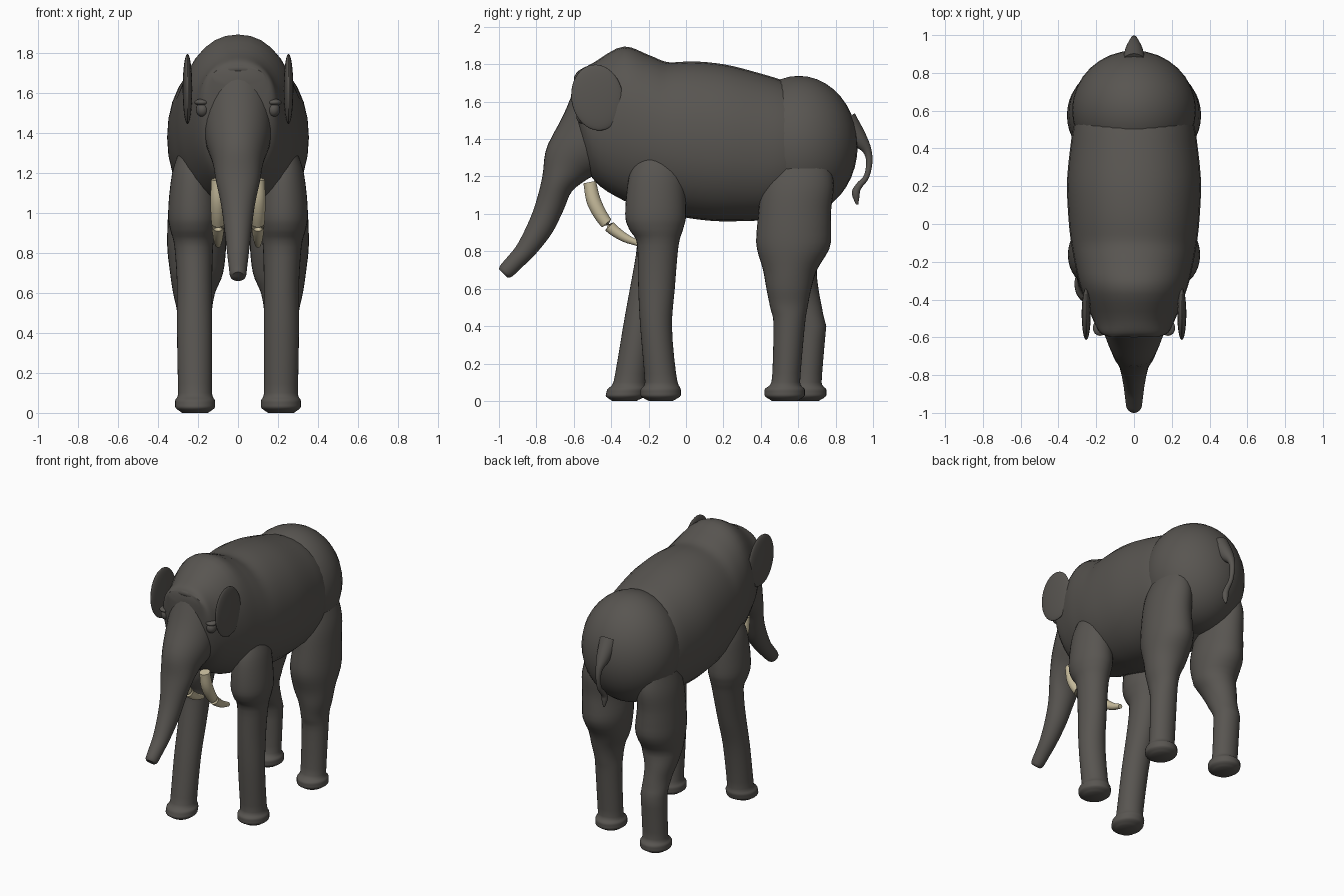
import bpy
import bmesh
import math
from mathutils import Vector

SIDES = 32

default_cube = bpy.data.objects.get("Cube")
if default_cube:
    bpy.data.objects.remove(default_cube, do_unlink=True)


def make_material(name, colour):
    mat = bpy.data.materials.new(name)
    mat.use_nodes = True
    mat.diffuse_color = (*colour, 1)
    mat.node_tree.nodes["Principled BSDF"].inputs["Base Color"].default_value = (*colour, 1)
    return mat


HIDE = make_material("grey hide", (0.098, 0.091, 0.082))
IVORY = make_material("ivory", (0.58, 0.51, 0.34))


def finish(name, bm, mat):
    bmesh.ops.recalc_face_normals(bm, faces=bm.faces)
    mesh = bpy.data.meshes.new(name)
    bm.to_mesh(mesh)
    bm.free()
    mesh.materials.append(mat)
    obj = bpy.data.objects.new(name, mesh)
    bpy.context.collection.objects.link(obj)
    bpy.ops.object.select_all(action="DESELECT")
    obj.select_set(True)
    bpy.context.view_layer.objects.active = obj
    bpy.ops.object.shade_smooth_by_angle(angle=math.radians(50))
    return obj


def resample(rows, steps):
    """Smooth rows of numbers with a spline that never overshoots."""
    def slope(i, k):
        if i == 0 or i == len(rows) - 1:
            a = max(1, i)
            return rows[a][k] - rows[a - 1][k]
        before = rows[i][k] - rows[i - 1][k]
        after = rows[i + 1][k] - rows[i][k]
        if before * after <= 0:
            return 0
        limit = 2 * min(abs(before), abs(after))
        return math.copysign(min(limit, abs(before + after) / 2), before)

    result = []
    for i in range(len(rows) - 1):
        for s in range(steps):
            t = s / steps
            h = t * t * (3 - 2 * t)
            result.append([
                a + (b - a) * h + slope(i, k) * t * (1 - t) ** 2 - slope(i + 1, k) * t * t * (1 - t)
                for k, (a, b) in enumerate(zip(rows[i], rows[i + 1]))])
    return result + [list(rows[-1])]


def loft(name, rings, mat=HIDE, power=1.0):
    """Skin rings given as centre and two half-axis vectors."""
    bm = bmesh.new()
    loops = []
    for centre, u, v in rings:
        loop = []
        for i in range(SIDES):
            a = math.tau * i / SIDES
            c, s = math.cos(a), math.sin(a)
            c = math.copysign(abs(c) ** power, c)
            s = math.copysign(abs(s) ** power, s)
            loop.append(bm.verts.new(centre + u * c + v * s))
        loops.append(loop)
    for low, high in zip(loops, loops[1:]):
        for i in range(SIDES):
            j = (i + 1) % SIDES
            bm.faces.new((low[i], low[j], high[j], high[i]))
    bm.faces.new(loops[0])
    bm.faces.new(loops[-1])
    return finish(name, bm, mat)


def tube(name, rows, mat=HIDE):
    """Round tube in a lengthwise plane; rows are x, y, z, radius."""
    rows = resample(rows, 5)
    points = [Vector(r[:3]) for r in rows]
    rings = []
    for i, row in enumerate(rows):
        along = (points[min(i + 1, len(rows) - 1)] - points[max(i - 1, 0)]).normalized()
        side = along.orthogonal().normalized()
        rings.append((points[i], side * row[3], along.cross(side) * row[3]))
    return loft(name, rings, mat)


def ellipsoid(name, centre, size, tilt=0):
    bm = bmesh.new()
    bmesh.ops.create_uvsphere(bm, u_segments=SIDES, v_segments=20, radius=1)
    obj = finish(name, bm, HIDE)
    obj.location, obj.scale = centre, size
    obj.rotation_euler.x = tilt
    return obj


# Body and head: y, top, bottom, half width
body_rows = [
    (-.597, 1.735, 1.63, .13), (-.575, 1.765, 1.42, .18), (-.5, 1.805, 1.19, .22),
    (-.33, 1.895, 1.07, .285), (-.2, 1.85, 1.03, .315), (-.085, 1.81, 1.0, .335),
    (.03, 1.815, .975, .347), (.2, 1.80, .96, .355), (.4, 1.75, .965, .338),
    (.55, 1.70, 1.0, .31), (.75, 1.6, 1.1, .2),
]
loft("body", [
    (Vector((0, y, (top + bottom) / 2)), Vector((w, 0, 0)), Vector((0, 0, (top - bottom) / 2)))
    for y, top, bottom, w in resample(body_rows, 4)], power=.93)
ellipsoid("rump", (0, .603, 1.365), (.328, .315, .373))

# Face and trunk: front y, z, back y, z, half width
trunk_rows = [
    (-.585, 1.70, -.35, 1.45, .17), (-.655, 1.53, -.42, 1.25, .165),
    (-.752, 1.33, -.52, 1.19, .128), (-.768, 1.2, -.61, 1.12, .11),
    (-.80, 1.07, -.655, 1.02, .085), (-.838, .965, -.715, .90, .07),
    (-.90, .84, -.80, .79, .056), (-.95, .775, -.873, .718, .048),
    (-.995, .72, -.94, .66, .04), (-1.0, .705, -.955, .66, .03),
]
loft("trunk", [
    (Vector((0, (fy + by) / 2, (fz + bz) / 2)), Vector((w, 0, 0)),
     Vector((0, (fy - by) / 2, (fz - bz) / 2)))
    for fy, fz, by, bz, w in resample(trunk_rows, 4)])

# Brow ridge across the forehead
tube("brow", [(-.15, -.545, 1.69, .01), (-.08, -.57, 1.715, .022), (0, -.575, 1.725, .025),
              (.08, -.57, 1.715, .022), (.15, -.545, 1.69, .01)])

# Tail with a small tuft
tube("tail", [(0, .85, 1.5, .065), (0, .925, 1.40, .045), (0, .968, 1.34, .024),
              (0, .98, 1.28, .017), (0, .965, 1.2, .015), (0, .925, 1.15, .018),
              (0, .908, 1.11, .021), (0, .915, 1.05, .006)])

# Legs: z, back y, front y, inner x, outer x
front_leg = [
    (1.32, -.25, -.07, .17, .29), (1.2, -.305, -.01, .12, .33), (1.0, -.325, 0, .10, .35),
    (.92, -.305, -.015, .11, .34), (.83, -.26, -.04, .125, .318), (.6, -.255, -.06, .13, .305),
    (.4, -.245, -.075, .13, .305), (.1, -.22, -.045, .13, .30), (.06, -.243, -.028, .115, .315),
    (.03, -.243, -.028, .115, .315), (0, -.20, -.07, .15, .28),
]
hind_leg = [
    (1.3, .46, .76, .14, .29), (1.15, .405, .79, .09, .335), (1.0, .387, .775, .08, .35),
    (.85, .375, .775, .06, .355), (.7, .412, .70, .075, .34), (.6, .43, .67, .115, .325),
    (.5, .45, .65, .13, .305), (.4, .468, .635, .13, .303), (.1, .457, .61, .13, .30),
    (.06, .42, .635, .115, .315), (.03, .42, .635, .115, .315), (0, .46, .595, .15, .28),
]


def front_stride(z):
    return -.195 * max(0, 1 - z / .85) ** 1.2


def hind_stride(z):
    return .115 * min(1, max(0, (.7 - z) / .3))


def leg(name, rows, sign, stride):
    rings = []
    for z, y0, y1, x0, x1 in resample(rows, 4):
        shift = stride(z) if sign < 0 else 0
        rings.append((Vector((sign * (x0 + x1) / 2, (y0 + y1) / 2 + shift, z)),
                      Vector(((x1 - x0) / 2, 0, 0)), Vector((0, (y1 - y0) / 2, 0))))
    loft(name, rings)


# Paired parts
for side, sign in (("left", 1), ("right", -1)):
    leg(side + "_front_leg", front_leg, sign, front_stride)
    leg(side + "_hind_leg", hind_leg, sign, hind_stride)
    ellipsoid(side + "_ear", (sign * .253, -.475, 1.622), (.024, .138, .177), .15)
    ellipsoid(side + "_eye", (sign * .178, -.55, 1.52), (.032, .036, .038))
    ellipsoid(side + "_eyelid", (sign * .18, -.55, 1.555), (.038, .042, .018))
    x = sign * .1
    tube(side + "_tusk", [(x, -.515, 1.17, .034), (x, -.49, 1.06, .038), (x, -.425, .95, .033),
                          (x, -.34, .88, .025), (x, -.255, .842, .015)], IVORY)
